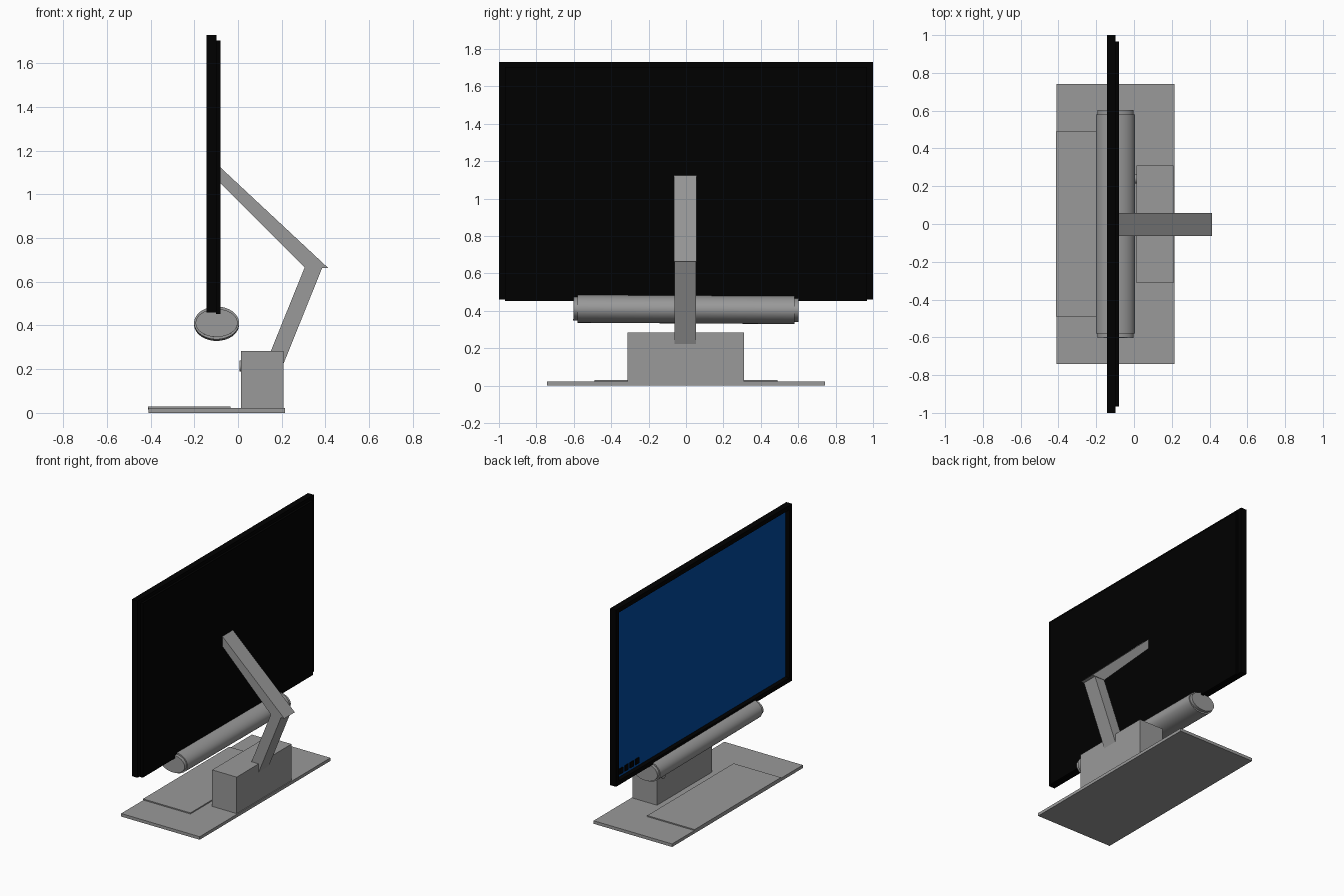
import bpy, bmesh, math

if "Cube" in bpy.data.objects:
    bpy.data.objects.remove(bpy.data.objects["Cube"])


def material(name, rgb):
    m = bpy.data.materials.new(name)
    m.diffuse_color = (*rgb, 1)
    m.use_nodes = True
    m.node_tree.nodes["Principled BSDF"].inputs["Base Color"].default_value = m.diffuse_color
    return m


GREY = material("stand grey", (0.32, 0.32, 0.32))
BLACK = material("case black", (0, 0, 0))
BLUE = material("screen blue", (0, 0.067, 0.35))


def finish(name, bm, *mats):
    bmesh.ops.recalc_face_normals(bm, faces=bm.faces)
    me = bpy.data.meshes.new(name)
    bm.to_mesh(me)
    bm.free()
    for m in mats:
        me.materials.append(m)
    ob = bpy.data.objects.new(name, me)
    bpy.context.collection.objects.link(ob)
    return ob


def box_mesh(x, y, z):
    bm = bmesh.new()
    bmesh.ops.create_cube(bm, size=1)
    for v in bm.verts:
        v.co = [r[0] + (c + 0.5) * (r[1] - r[0]) for c, r in zip(v.co, (x, y, z))]
    return bm


def box(name, x, y, z, mat):
    return finish(name, box_mesh(x, y, z), mat)


def bar(name, profile, y0, y1, mat):
    """Extrude an (x, z) profile along y."""
    bm = bmesh.new()
    face = bm.faces.new([bm.verts.new((x, y0, z)) for x, z in profile])
    ext = bmesh.ops.extrude_face_region(bm, geom=[face])
    for v in ext["geom"]:
        if isinstance(v, bmesh.types.BMVert):
            v.co.y = y1
    return finish(name, bm, mat)


def tube(name, loc, rot, scale, depth, mat):
    bpy.ops.mesh.primitive_cylinder_add(vertices=48, radius=1, depth=depth,
                                        location=loc, rotation=rot)
    ob = bpy.context.object
    ob.name = name
    ob.scale = scale
    ob.data.materials.append(mat)
    bpy.ops.object.shade_smooth_by_angle(angle=math.radians(35))
    return ob


# Base slab, raised front pad and pedestal
box("base_plate", (-0.409, 0.215), (-0.742, 0.742), (0, 0.022), GREY)
box("front_pad", (-0.412, -0.035), (-0.49, 0.49), (0.015, 0.03), GREY)
box("pedestal", (0.013, 0.208), (-0.312, 0.31), (0.01, 0.284), GREY)
tube("pedestal_button", (0.013, 0.24, 0.215), (0, math.pi / 2, 0),
     (0.025, 0.025, 1), 0.014, GREY)

# Two-piece arm
bar("lower_arm", [(0.306, 0.668), (0.387, 0.668), (0.208, 0.224), (0.133, 0.24)],
    -0.062, 0.053, GREY)
bar("upper_arm", [(-0.095, 1.137), (0.412, 0.664), (0.306, 0.664), (-0.095, 1.066)],
    -0.063, 0.057, GREY)

# Oval speaker bar with smaller end caps, tilted very slightly
TILT = (math.pi / 2 - 0.006, 0, 0)
tube("speaker_bar", (-0.098, 0, 0.408), TILT, (0.103, 0.075, 1), 1.16, GREY)
tube("speaker_end_caps", (-0.098, 0, 0.408), TILT, (0.096, 0.064, 1), 1.205, GREY)

# Screen frame with a recessed blue panel in the -x face
bm = box_mesh((-0.144, -0.098), (-1, 1), (0.46, 1.73))
bm.normal_update()
front = min(bm.faces, key=lambda f: f.calc_center_median().x)
bmesh.ops.inset_region(bm, faces=[front], thickness=0.044)
ext = bmesh.ops.extrude_discrete_faces(bm, faces=[front])
panel = ext["faces"][0]
for v in panel.verts:
    v.co.x += 0.032
panel.material_index = 1
finish("screen_frame", bm, BLACK, BLUE)
box("screen_back", (-0.1, -0.08), (-0.967, 0.967), (0.453, 1.704), BLACK)

# Row of small control buttons at the lower corner of the screen
for i in range(4):
    y = 0.70 + i * 0.06
    box(f"control_button_{i + 1}", (-0.119, -0.111), (y, y + 0.04), (0.51, 0.55), BLACK)
